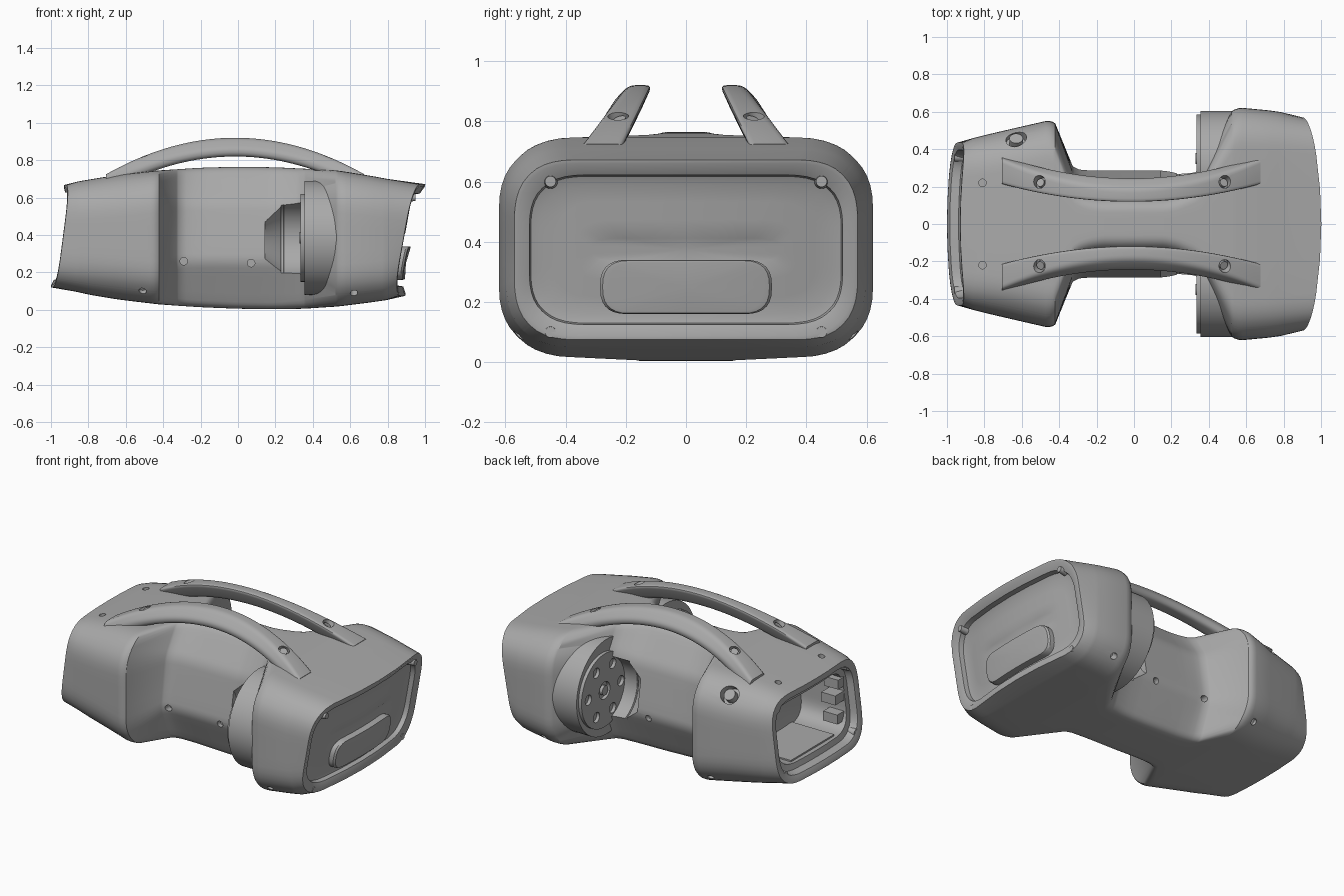
import bpy, bmesh, math
from mathutils import Vector

cube = bpy.data.objects.get("Cube")
if cube:
    bpy.data.objects.remove(cube, do_unlink=True)

GREY = (0.4, 0.4, 0.4, 1)
mat = bpy.data.materials.new("shell_grey")
mat.use_nodes = True
mat.diffuse_color = GREY
mat.node_tree.nodes["Principled BSDF"].inputs["Base Color"].default_value = GREY


def finish(ob, angle=30):
    """Select alone and smooth everything but the hard edges."""
    bpy.ops.object.select_all(action='DESELECT')
    ob.select_set(True)
    bpy.context.view_layer.objects.active = ob
    bpy.ops.object.shade_smooth_by_angle(angle=math.radians(angle))


def add_object(name, bm):
    bmesh.ops.recalc_face_normals(bm, faces=bm.faces)
    if bm.calc_volume(signed=True) < 0:
        bmesh.ops.reverse_faces(bm, faces=bm.faces)
    me = bpy.data.meshes.new(name)
    bm.to_mesh(me)
    bm.free()
    me.materials.append(mat)
    ob = bpy.data.objects.new(name, me)
    bpy.context.collection.objects.link(ob)
    return ob


def loft(name, rings):
    """Skin a list of equal closed rings and close both ends with fans."""
    bm = bmesh.new()
    rows = [[bm.verts.new(p) for p in ring] for ring in rings]
    for a, b in zip(rows, rows[1:]):
        for i in range(len(a)):
            j = (i + 1) % len(a)
            bm.faces.new((a[i], a[j], b[j], b[i]))
    for row in (rows[0], rows[-1]):
        pole = bm.verts.new(sum((v.co for v in row), Vector()) / len(row))
        for a, b in zip(row, row[1:] + row[:1]):
            bm.faces.new((a, b, pole))
    return add_object(name, bm)


def cone(name, loc, direction, r1, r2, depth, seg=32):
    bm = bmesh.new()
    bmesh.ops.create_cone(bm, cap_ends=True, segments=seg, radius1=r1, radius2=r2, depth=depth)
    ob = add_object(name, bm)
    ob.location = loc
    ob.rotation_euler = Vector(direction).to_track_quat('Z', 'Y').to_euler()
    return ob


def box(name, lo, hi):
    bm = bmesh.new()
    bmesh.ops.create_cube(bm, size=1)
    for v in bm.verts:
        v.co = [(l + h) / 2 + c * (h - l) for l, h, c in zip(lo, hi, v.co)]
    return add_object(name, bm)


def cut(target, loc, direction, r1, r2, depth):
    cutter = cone("cutter", loc, direction, r1, r2, depth)
    cutter.hide_render = True
    mod = target.modifiers.new("cut", 'BOOLEAN')
    mod.operation, mod.solver, mod.object = 'DIFFERENCE', 'EXACT', cutter
    bpy.context.view_layer.objects.active = target
    bpy.ops.object.modifier_apply(modifier=mod.name)
    bpy.data.objects.remove(cutter, do_unlink=True)


def rounded(poly, r, k=6, mid=3):
    """Round each corner with k points and split each straight edge mid times."""
    corners, n = [], len(poly)
    for i in range(n):
        p, a, b = (Vector(poly[j % n]) for j in (i, i - 1, i + 1))
        s = p + (a - p) * min(r / (a - p).length, 0.45)
        e = p + (b - p) * min(r / (b - p).length, 0.45)
        ts = [j / (k - 1) for j in range(k)]
        corners.append([s * (1 - t) ** 2 + p * 2 * t * (1 - t) + e * t * t for t in ts])
    out = []
    for c, d in zip(corners, corners[1:] + corners[:1]):
        out += c + [c[-1].lerp(d[0], j / (mid + 1)) for j in range(1, mid + 1)]
    return out


# Body: half-section control points at stations along x
def boxy(x, w, top, bot, c=0.125):
    return (x, 0.1, w - c, top, w, top - c, w, bot + c, w - c, bot)


def soften(rows, size):
    out = [rows[0]]
    for a, p, b in zip(rows, rows[1:], rows[2:]):
        for q in (a, b):
            t = min(size / math.dist(p, q), 0.3)
            out.append(tuple(u + (v - u) * t for u, v in zip(p, q)))
    return out + [rows[-1]]


def section(row):
    half = list(zip(row[2::2], row[3::2]))
    return rounded(half + [(-y, z) for y, z in reversed(half)], row[1])


def right_end(y, z):
    return 0.895 + 0.18 * (z - 0.08) - 0.065 * (y / 0.57) ** 2


def left_end(y, z):
    return -1.0 + 0.13 * (z - 0.12) + 0.03 * (y / 0.43) ** 2


def end_rings(ring, surface, side, steps):
    """Inset the last ring step by step and push it into the body."""
    w = max(p.x for p in ring)
    zs = [p.y for p in ring]
    mid, h = (max(zs) + min(zs)) / 2, (max(zs) - min(zs)) / 2
    out = []
    for inset, depth in steps:
        pts = [(p.x * (w - inset) / w, mid + (p.y - mid) * (h - inset) / h) for p in ring]
        out.append([(surface(y, z) - side * depth, y, z) for y, z in pts])
    return out


stations = [
    boxy(-0.95, 0.435, 0.668, 0.12, 0.09),
    boxy(-0.82, 0.47, 0.693, 0.085, 0.11),
    boxy(-0.64, 0.512, 0.722, 0.055),
    boxy(-0.43, 0.56, 0.745, 0.03),
    (-0.32, 0.04, 0.14, 0.752, 0.25, 0.57, 0.295, 0.26, 0.2, 0.022),
    (-0.2, 0.04, 0.1, 0.76, 0.235, 0.57, 0.29, 0.26, 0.18, 0.014),
    (0.0, 0.04, 0.1, 0.765, 0.235, 0.57, 0.29, 0.26, 0.18, 0.006),
    (0.2, 0.04, 0.1, 0.762, 0.235, 0.57, 0.29, 0.26, 0.18, 0.003),
    (0.35, 0.05, 0.17, 0.755, 0.27, 0.59, 0.30, 0.25, 0.2, 0.006),
    boxy(0.535, 0.625, 0.745, 0.018),
    boxy(0.75, 0.605, 0.71, 0.045, 0.115),
    boxy(0.93, 0.57, 0.672, 0.075, 0.1),
]
stations = soften(soften(stations, 0.035), 0.012)
rings = [section(s) for s in stations]
cavity = [(0.085, 0.38), (0.085, 0.06), (0.05, 0.055), (0.04, 0.01), (0.015, 0), (0, 0)]
panel = [(0, 0), (0.012, 0), (0.05, 0.02), (0.055, 0.05), (0.085, 0.06),
         (0.14, 0.06), (0.2, 0.06), (0.26, 0.06)]
body_rings = end_rings(rings[0], left_end, -1, cavity)
body_rings += [[(s[0], p.x, p.y) for p in r] for s, r in zip(stations[1:-1], rings[1:-1])]
body_rings += end_rings(rings[-1], right_end, 1, panel)
body = loft("body_shell", body_rings)

# Drive recesses and screw holes in the shell
for s in (-1, 1):
    cut(body, (0.295, s * 0.35, 0.385), (1, 0, 0), 0.205, 0.205, 0.13)
    cut(body, (0.195, s * 0.35, 0.385), (1, 0, 0), 0.13, 0.207, 0.1)
    for x, z in ((-0.29, 0.26), (0.07, 0.25)):
        cut(body, (x, s * 0.28, z), (0, s, 0), 0.02, 0.02, 0.06)
    for x, y in ((-0.51, 0.485), (0.62, 0.55)):
        cut(body, (x, s * y, 0.095), (0, s, -0.8), 0.02, 0.02, 0.08)
    cut(body, (-0.81, s * 0.22, 0.69), (0, 0, 1), 0.02, 0.02, 0.06)
port_dir = (0, 0.7, 0.7)
cut(body, (-0.63, 0.465, 0.665), port_dir, 0.055, 0.055, 0.11)
finish(body)
finish(cone("port_plug", (-0.63, 0.44, 0.64), port_dir, 0.036, 0.036, 0.05))

# Drive drums with drilled flanges
for s, side in ((-1, "right"), (1, "left")):
    finish(cone(f"drum_{side}", (0.46, s * 0.3, 0.385), (1, 0, 0), 0.305, 0.305, 0.21, 64))
    hub = Vector((0.345, s * 0.35, 0.385))
    flange = cone(f"flange_{side}", hub, (1, 0, 0), 0.235, 0.235, 0.022, 64)
    cut(flange, hub, (1, 0, 0), 0.055, 0.055, 0.1)
    for i in range(6):
        a = math.tau * i / 6
        spot = hub + Vector((0, math.cos(a), math.sin(a))) * 0.165
        cut(flange, spot, (1, 0, 0), 0.032, 0.032, 0.1)
    finish(flange)
    finish(cone(f"flange_hub_{side}", hub - Vector((0.005, 0, 0)), (1, 0, 0), 0.03, 0.03, 0.02))

# Arched carry handles with bolts
for s, side in ((-1, "front"), (1, "back")):
    arch = []
    for i in range(41):
        u = -0.69 + 1.38 * i / 40
        top, low = 0.92 - 0.41 * u * u, 0.82 - 0.41 * u * u
        yi, yo = 0.112 + 0.2 * u * u, 0.247 + 0.25 * u * u
        prof = [(yi, top), (yi + 0.078 + 0.13 * u * u, top), (yo, low + 0.04),
                (yo - 0.01, low), (yi + 0.045, low)]
        arch.append([(u - 0.015, s * p.x, p.y) for p in rounded(prof, 0.024, 5, 1)])
    handle = loft(f"handle_{side}", arch)
    for x in (-0.505, 0.485):
        u = x + 0.015
        spot = Vector((x, s * 0.225, 0.918 - 0.41 * u * u))
        aim = Vector((0.8 * u, s * 0.3, 0.8)).normalized()
        cut(handle, spot, aim, 0.033, 0.033, 0.07)
        finish(cone(f"handle_bolt_{side}", spot - aim * 0.03, aim, 0.022, 0.022, 0.04))
    finish(handle, 40)

# Raised oblong cover on the right end panel
oblong = rounded([(-0.285, 0.16), (0.285, 0.16), (0.285, 0.34), (-0.285, 0.34)], 0.088, 8)
cover = []
for scale, depth in ((1, 0.1), (1, 0.03), (0.97, 0.02), (0.9, 0.018)):
    pts = [(p.x * scale, 0.25 + (p.y - 0.25) * scale) for p in oblong]
    cover.append([(right_end(y, z) - depth, y, z) for y, z in pts])
finish(loft("oblong_cover", cover))

# Corner screws at both ends
for s in (-1, 1):
    for z in (0.6, 0.1):
        finish(cone("panel_screw", (right_end(0.45, z) - 0.025, s * 0.45, z), (1, 0, 0), 0.024, 0.018, 0.05))
    for z in (0.6, 0.185):
        finish(cone("cavity_screw", (left_end(0.36, z) + 0.04, s * 0.36, z), (-1, 0, 0), 0.03, 0.026, 0.06))

# Stepped brackets and floor inside the open bay
for z, reach in ((0.47, 0.06), (0.38, 0.09), (0.25, 0.07)):
    box("bay_bracket", (-0.88, -0.35, z), (-0.78, -0.35 + reach, z + 0.06))
box("bay_floor_plate", (-0.9, -0.22, 0.19), (-0.6, 0.22, 0.215))
